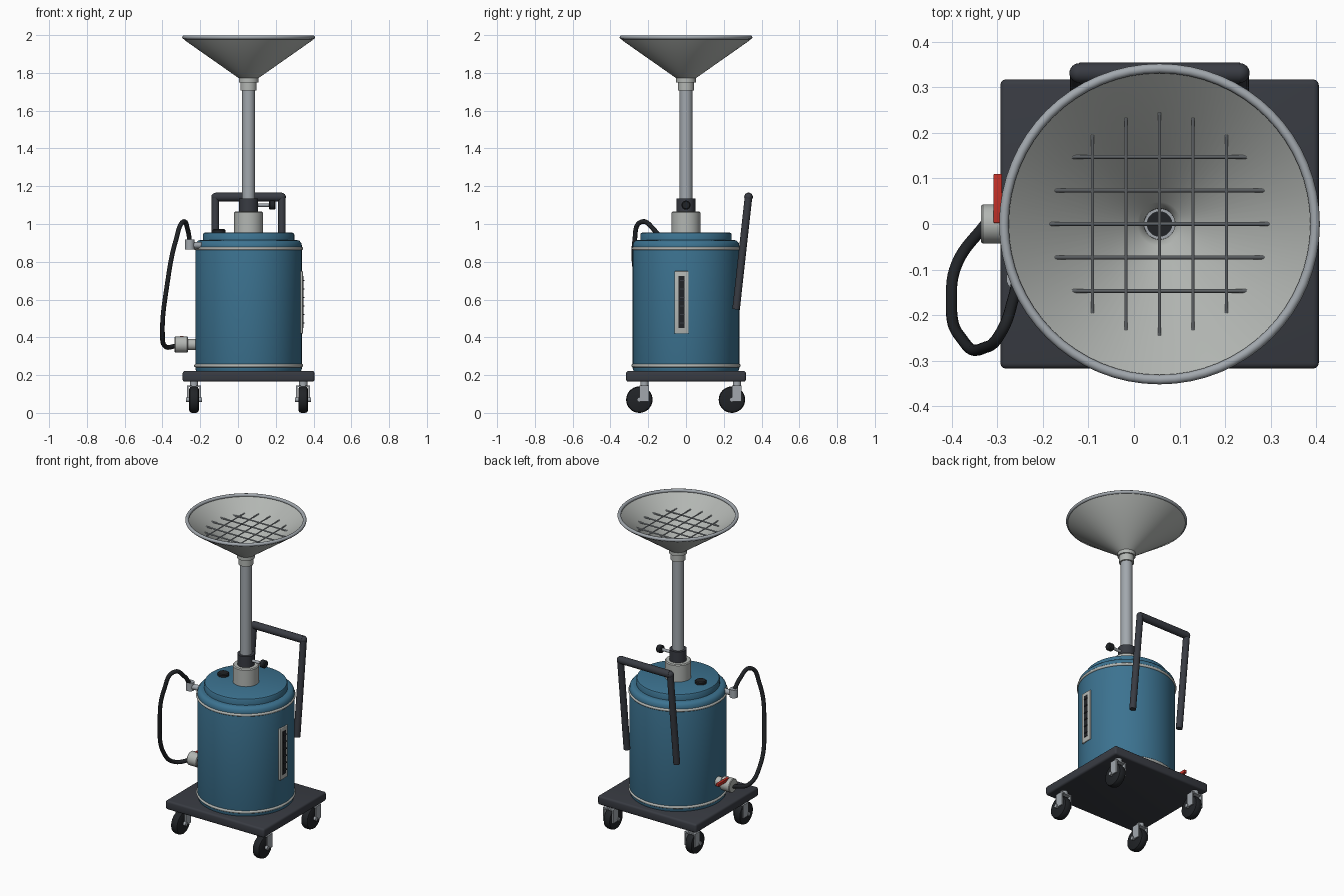
import bpy, bmesh, math
from mathutils import Vector

if "Cube" in bpy.data.objects:
    bpy.data.objects.remove(bpy.data.objects["Cube"])

CX = 0.056  # x of the main axis


def material(name, rgb):
    m = bpy.data.materials.new(name)
    m.diffuse_color = (*rgb, 1)
    m.use_nodes = True
    m.node_tree.nodes["Principled BSDF"].inputs["Base Color"].default_value = m.diffuse_color
    return m


BLUE = material("blue paint", (0.045, 0.17, 0.28))
DARK = material("dark steel", (0.04, 0.044, 0.055))
BLACK = material("black rubber", (0.015, 0.017, 0.02))
RED = material("red lever", (0.55, 0.03, 0.02))
STEEL = material("steel", (0.36, 0.39, 0.42))
PALE = material("pale grey", (0.45, 0.47, 0.45))


def finish(name, bm, mat, smooth=True):
    bmesh.ops.recalc_face_normals(bm, faces=bm.faces)
    me = bpy.data.meshes.new(name)
    bm.to_mesh(me)
    bm.free()
    ob = bpy.data.objects.new(name, me)
    bpy.context.collection.objects.link(ob)
    if mat:
        me.materials.append(mat)
    if smooth:
        bpy.ops.object.select_all(action='DESELECT')
        ob.select_set(True)
        bpy.context.view_layer.objects.active = ob
        bpy.ops.object.shade_smooth_by_angle(angle=math.radians(35))
    return ob


def lathe(name, profile, mat, center=(CX, 0, 0), axis='Z', segs=64, closed=False):
    """Spin (radius, height) points round an axis."""
    bm = bmesh.new()
    pts = [bm.verts.new((r, 0, h)) for r, h in profile]
    edges = [bm.edges.new(p) for p in zip(pts, pts[1:])]
    if closed:
        edges.append(bm.edges.new((pts[-1], pts[0])))
    bmesh.ops.spin(bm, geom=pts + edges, cent=(0, 0, 0), axis=(0, 0, 1),
                   angle=math.tau, steps=segs)
    bmesh.ops.remove_doubles(bm, verts=bm.verts, dist=1e-5)
    for v in bm.verts:
        if axis == 'X':
            v.co = Vector((v.co.z, v.co.x, v.co.y))
        v.co += Vector(center)
    return finish(name, bm, mat)


def rod(name, a, b, r, mat, segs=24):
    """Capped cylinder between two points."""
    a, b = Vector(a), Vector(b)
    bm = bmesh.new()
    bmesh.ops.create_cone(bm, cap_ends=True, segments=segs, radius1=r, radius2=r,
                          depth=(b - a).length)
    q = (b - a).to_track_quat('Z', 'Y')
    for v in bm.verts:
        v.co = q @ v.co + (a + b) / 2
    return finish(name, bm, mat)


def box(name, lo, hi, mat, bevel=0.0):
    bm = bmesh.new()
    bmesh.ops.create_cube(bm, size=1)
    lo, hi = Vector(lo), Vector(hi)
    for v in bm.verts:
        v.co = Vector([(lo[i] + hi[i]) / 2 + v.co[i] * (hi[i] - lo[i]) for i in range(3)])
    if bevel:
        bmesh.ops.bevel(bm, geom=list(bm.edges), offset=bevel, segments=3,
                        profile=0.5, affect='EDGES')
    return finish(name, bm, mat)


def ring(name, z, r, minor, mat):
    pts = [(r + minor * math.cos(t * math.tau / 12), z + minor * math.sin(t * math.tau / 12))
           for t in range(12)]
    return lathe(name, pts, mat, closed=True)


# wheeled base plate
box("base_plate", (-0.293, -0.317, 0.165), (0.405, 0.317, 0.222), DARK, 0.012)

# casters
for i, (sx, y) in enumerate([(-1, -0.247), (1, -0.247), (-1, 0.243), (1, 0.243)]):
    x, n = CX + sx * 0.289, f"caster_{i + 1}"
    lathe(n + "_wheel", [(0, -0.026), (0.055, -0.026), (0.066, -0.021), (0.07, -0.01),
                         (0.07, 0.01), (0.066, 0.021), (0.055, 0.026), (0, 0.026)],
          BLACK, (x, y, 0.07), 'X', 32)
    rod(n + "_axle", (x - 0.042, y, 0.07), (x + 0.042, y, 0.07), 0.012, STEEL)
    ys = y + 0.027
    for s in (-1, 1):
        fx = x + s * 0.033
        box(n + "_fork", (fx - 0.004, ys - 0.027, 0.06), (fx + 0.004, ys + 0.025, 0.146), STEEL)
    box(n + "_crown", (x - 0.037, ys - 0.027, 0.138), (x + 0.037, ys + 0.025, 0.146), STEEL)
    rod(n + "_stem", (x, ys, 0.14), (x, ys, 0.17), 0.022, STEEL)

# tank, lid and trim rings
lathe("tank", [(0, 0.222), (0.278, 0.222), (0.282, 0.235), (0.282, 0.885), (0.279, 0.9),
               (0.268, 0.912), (0.255, 0.915), (0, 0.915)], BLUE, segs=96)
lathe("lid", [(0, 0.91), (0.242, 0.91), (0.242, 0.944), (0.238, 0.952), (0.228, 0.956),
              (0, 0.956)], BLUE, segs=96)
ring("lower_band", 0.25, 0.28, 0.009, PALE)
ring("upper_band", 0.87, 0.28, 0.009, PALE)
lathe("filler_cap", [(0, 0.95), (0.034, 0.95), (0.034, 0.968), (0.029, 0.973), (0, 0.973)],
      BLACK, (-0.1, -0.005, 0), segs=32)

# mast: socket, clamp and hollow tube
lathe("mast_socket", [(0, 0.95), (0.076, 0.95), (0.076, 1.06), (0.071, 1.066), (0, 1.066)], PALE)
lathe("mast_clamp", [(0, 1.06), (0.05, 1.06), (0.05, 1.136), (0, 1.136)], DARK)
lathe("mast_tube", [(0.034, 1.1), (0.034, 1.74), (0.027, 1.74), (0.027, 1.1)], STEEL, closed=True)
lathe("drain_plug", [(0, 1.70), (0.028, 1.70), (0.028, 1.71), (0, 1.71)], BLACK)
rod("clamp_screw", (CX + 0.04, 0, 1.1), (0.175, 0, 1.1), 0.009, STEEL)
lathe("clamp_knob", [(0, 0), (0.02, 0), (0.024, 0.005), (0.024, 0.028), (0.019, 0.034), (0, 0.034)],
      BLACK, (0.165, 0, 1.1), 'X', 24)

# funnel bowl with rolled rim and neck
lathe("funnel", [(0.033, 1.708), (0.043, 1.708), (0.043, 1.75), (0.052, 1.75), (0.052, 1.772),
                 (0.337, 1.972), (0.345, 1.985), (0.335, 1.985), (0.328, 1.977),
                 (0.048, 1.78), (0.034, 1.76)], PALE, segs=96, closed=True)
ring("funnel_rim", 1.988, 0.341, 0.0105, STEEL)

# strainer grid inside the bowl
for i in range(-2, 3):
    o = i * 0.0735
    h = math.sqrt(0.244 ** 2 - o ** 2)
    rod("strainer_bar_x", (CX - h, o, 1.912), (CX + h, o, 1.912), 0.0042, STEEL, 10)
    rod("strainer_bar_y", (CX + o, -h, 1.917), (CX + o, h, 1.917), 0.0036, STEEL, 10)

# push handle
for s in (-1, 1):
    x = CX + s * 0.176
    rod("handle_leg", (x, 0.265, 0.548), (x, 0.331, 1.145), 0.02, DARK)
    lathe("handle_corner", [(0.0215 * math.sin(t * math.pi / 12), -0.0215 * math.cos(t * math.pi / 12))
                            for t in range(13)], DARK, (x, 0.331, 1.143), segs=24)
rod("handle_grip", (CX - 0.176, 0.331, 1.143), (CX + 0.176, 0.331, 1.143), 0.023, DARK)

# level gauge on the right side
box("gauge_frame", (0.325, -0.062, 0.42), (0.344, 0.014, 0.75), PALE, 0.004)
box("gauge_window", (0.33, -0.04, 0.45), (0.3465, -0.008, 0.725), BLACK)
for i in range(6):
    z = 0.475 + i * 0.045
    box("gauge_mark", (0.338, -0.032, z - 0.003), (0.352, -0.008, z + 0.003), DARK)

# drain valve with red lever
lathe("valve_neck", [(0, 0), (0.03, 0), (0.03, 0.07), (0, 0.07)], PALE, (-0.28, 0, 0.362), 'X', 32)
lathe("valve_body", [(0, 0), (0.04, 0), (0.043, 0.004), (0.043, 0.066), (0.04, 0.07), (0, 0.07)],
      PALE, (-0.335, 0, 0.362), 'X', 32)
box("valve_lever", (-0.308, 0.002, 0.388), (-0.289, 0.11, 0.408), RED, 0.003)

# hose fitting near the tank top
rod("fitting_stub", (-0.255, -0.12, 0.888), (-0.18, -0.11, 0.888), 0.017, STEEL)
rod("hose_fitting", (-0.255, -0.12, 0.865), (-0.255, -0.12, 0.917), 0.025, STEEL)

# hose
cu = bpy.data.curves.new("hose", 'CURVE')
cu.dimensions = '3D'
cu.bevel_depth = 0.0125
cu.bevel_resolution = 4
cu.use_fill_caps = True
path = [(-0.255, -0.12, 0.90), (-0.265, -0.165, 0.965), (-0.29, -0.235, 1.012),
        (-0.33, -0.272, 0.91), (-0.375, -0.255, 0.68), (-0.40, -0.17, 0.43),
        (-0.385, -0.08, 0.352), (-0.325, 0, 0.355)]
sp = cu.splines.new('BEZIER')
sp.bezier_points.add(len(path) - 1)
sp.resolution_u = 10
for bp, co in zip(sp.bezier_points, path):
    bp.co = co
    bp.handle_left_type = bp.handle_right_type = 'AUTO'
cu.materials.append(BLACK)
bpy.context.collection.objects.link(bpy.data.objects.new("hose", cu))
